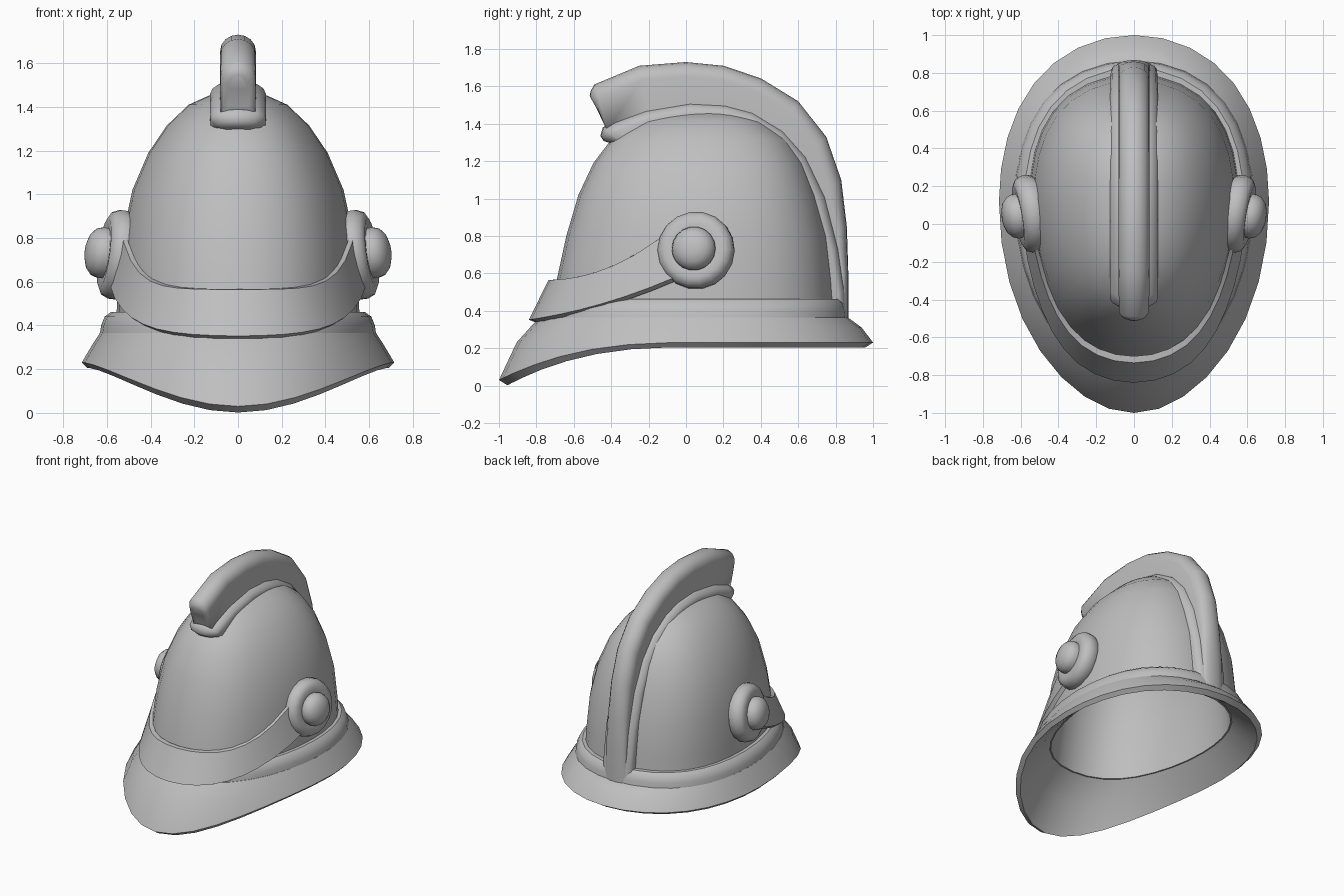
import bpy, bmesh, math
from mathutils import Vector

if "Cube" in bpy.data.objects:
    bpy.data.objects.remove(bpy.data.objects["Cube"])

SEG = 32      # sides around the helmet
YC = 0.12     # y of the widest point of every egg-shaped ring

grey = bpy.data.materials.new("light_grey")
grey.diffuse_color = (0.52, 0.52, 0.52, 1)
grey.use_nodes = True
grey.node_tree.nodes["Principled BSDF"].inputs["Base Color"].default_value = grey.diffuse_color


def finish(name, bm, angle=35):
    bmesh.ops.remove_doubles(bm, verts=bm.verts, dist=1e-5)
    bmesh.ops.recalc_face_normals(bm, faces=bm.faces)
    me = bpy.data.meshes.new(name)
    bm.to_mesh(me)
    bm.free()
    me.materials.append(grey)
    ob = bpy.data.objects.new(name, me)
    bpy.context.collection.objects.link(ob)
    bpy.ops.object.select_all(action='DESELECT')
    ob.select_set(True)
    bpy.context.view_layer.objects.active = ob
    bpy.ops.object.shade_smooth_by_angle(angle=math.radians(angle))
    return ob


def loft(name, rings, cap=False, loop=False, angle=35):
    """Skin closed rings of points; cap the ends or join last to first."""
    bm = bmesh.new()
    rows = [[bm.verts.new(p) for p in r] for r in rings]
    pairs = list(zip(rows, rows[1:]))
    if loop:
        pairs.append((rows[-1], rows[0]))
    for a, b in pairs:
        n = len(a)
        for i in range(n):
            j = (i + 1) % n
            bm.faces.new((a[i], a[j], b[j], b[i]))
    if cap:
        bm.faces.new(rows[0])
        bm.faces.new(rows[-1])
    return finish(name, bm, angle)


def egg_point(t, w, front, back, z, pinch=-0.18, full=0.18):
    """Point on an egg ring; t = 0 is the front. z may depend on y.
    A positive pinch makes the front more pointed; full widens the back."""
    c = math.cos(t)
    y = YC - (YC - front) * c if c > 0 else YC - (back - YC) * c
    x = w * math.sin(t) * (1 - pinch * max(c, 0) ** 4 + full * min(c, 0) ** 2)
    return Vector((x, y, z(y) if callable(z) else z))


def egg(w, front, back, z, pinch=-0.18, full=0.18):
    return [egg_point(2 * math.pi * i / SEG, w, front, back, z, pinch, full)
            for i in range(SEG)]


# Dome: outer skin, then a slightly smaller lining
levels = [  # half width, front y, back y, z
    (0.02, 0.09, 0.15, 1.468), (0.12, -0.10, 0.28, 1.457), (0.225, -0.26, 0.42, 1.41),
    (0.325, -0.40, 0.55, 1.315), (0.41, -0.495, 0.635, 1.19), (0.483, -0.575, 0.70, 1.02),
    (0.53, -0.64, 0.76, 0.80), (0.55, -0.69, 0.785, 0.57), (0.56, -0.72, 0.80, 0.36)]
S = 0.92
outer = [egg(*l) for l in levels]
inner = [egg(w * S, YC + (f - YC) * S, YC + (b - YC) * S, z - 0.05 * (z > 0.4))
         for w, f, b, z in reversed(levels)]
loft("dome", outer + inner, cap=True)

# Flared brim that dips towards the front
def edge_z(y):
    return 0.23 - 0.2 * abs(min(y, 0)) ** 2.5

def under_z(y):
    return 0.205 - 0.228 * abs(min(y, 0)) ** 2.5

loft("brim", [
    egg(0.515, -0.653, 0.746, 0.37),
    egg(0.632, -0.785, 0.865, 0.365, -0.12, 0.14),
    egg(0.668, -0.905, 0.94, lambda y: (0.365 + edge_z(y)) / 2 + 0.012, -0.02, 0.12),
    egg(0.715, -1.0, 1.0, edge_z, 0.07, 0.1),
    egg(0.69, -0.955, 0.96, under_z, 0.05, 0.1),
    egg(0.605, -0.82, 0.86, lambda y: (0.36 + edge_z(y)) / 2 - 0.015, -0.02, 0.12),
], loop=True)

# Rounded roll where the dome meets the brim
loft("base_roll", [egg(w, f, b, z, -0.12, 0.15) for w, f, b, z in (
    (0.54, -0.70, 0.78, 0.36), (0.632, -0.78, 0.865, 0.36),
    (0.626, -0.775, 0.86, 0.40), (0.61, -0.76, 0.848, 0.44),
    (0.58, -0.74, 0.825, 0.462), (0.54, -0.70, 0.78, 0.462))], loop=True)

# Visor wrapping the front between the side discs
def visor_top(y):
    return 0.565 + 0.62 * (y + 0.74) ** 2

def visor_low(y):
    return 0.352 + 0.15 * (y + 0.84) + 0.18 * (y + 0.84) ** 2

rings = []
for i in range(-9, 10):
    t = math.radians(80) * i / 9
    rings.append([egg_point(t, 0.53, -0.70, 1, visor_top),
                  egg_point(t, 0.55, -0.735, 1, visor_top),
                  egg_point(t, 0.595, -0.84, 1, visor_low),
                  egg_point(t, 0.57, -0.80, 1, lambda y: visor_low(y) - 0.022)])
loft("visor", rings, cap=True)


# Ridge strips: each station is (inner y, z, outer y, z, half width)
def ridge(name, stations, rounding, flat_end, steps=8):
    """Rounding eases from the first value to flat_end low on the back."""
    rings = []
    for iy, iz, oy, oz, w in stations:
        a, b = Vector((0, iy, iz)), Vector((0, oy, oz))
        d = (b - a).normalized()
        k = min(max((1.1 - oz) / 0.5, 0), 1)
        r = min(rounding + (flat_end - rounding) * k, (b - a).length * 0.8)
        ring = [a + Vector((w, 0, 0))]
        for i in range(steps + 1):
            t = math.pi * i / steps
            ring.append(b - d * r * (1 - math.sin(t)) + Vector((w * math.cos(t), 0, 0)))
        ring.append(a - Vector((w, 0, 0)))
        rings.append(ring)
    return loft(name, rings, cap=True, angle=65)


ridge("crest_band", [
    (-0.36, 1.28, -0.44, 1.308, 0.06), (-0.36, 1.295, -0.458, 1.335, 0.105),
    (-0.36, 1.31, -0.445, 1.38, 0.125), (-0.33, 1.33, -0.385, 1.418, 0.127),
    (-0.19, 1.38, -0.22, 1.48, 0.127),
    (0.02, 1.41, 0.02, 1.52, 0.127), (0.19, 1.41, 0.21, 1.51, 0.127),
    (0.31, 1.38, 0.36, 1.47, 0.127), (0.45, 1.29, 0.525, 1.37, 0.127),
    (0.56, 1.17, 0.65, 1.23, 0.127), (0.64, 0.98, 0.755, 1.01, 0.127),
    (0.70, 0.72, 0.825, 0.73, 0.125), (0.73, 0.50, 0.858, 0.50, 0.122),
    (0.74, 0.355, 0.865, 0.355, 0.12)], 0.06, 0.045)

ridge("crest", [
    (-0.433, 1.40, -0.515, 1.548, 0.045), (-0.43, 1.38, -0.51, 1.575, 0.068),
    (-0.42, 1.37, -0.49, 1.61, 0.08),
    (-0.20, 1.42, -0.25, 1.71, 0.082), (0.0, 1.45, 0.0, 1.73, 0.082),
    (0.17, 1.45, 0.20, 1.71, 0.082), (0.32, 1.40, 0.40, 1.643, 0.082),
    (0.47, 1.31, 0.60, 1.52, 0.082), (0.58, 1.18, 0.75, 1.33, 0.082),
    (0.67, 1.0, 0.83, 1.10, 0.082), (0.71, 0.80, 0.86, 0.85, 0.082),
    (0.74, 0.60, 0.868, 0.60, 0.085), (0.76, 0.355, 0.868, 0.355, 0.088)], 0.075, 0.03)


# Side discs with a raised boss, turned to follow the dome
def turned(name, profile, side):
    n = Vector((1, -0.17, 0.13)).normalized()
    u = n.cross(Vector((0, 0, 1))).normalized()
    v = n.cross(u)
    origin = Vector((0.54, 0.055, 0.722))
    rings = []
    for r, h in profile:
        ring = []
        for i in range(18):
            t = 2 * math.pi * i / 18
            p = origin + n * h + (u * math.cos(t) + v * math.sin(t)) * r
            ring.append(Vector((p.x * side, p.y, p.z)))
        rings.append(ring)
    loft(name, rings, cap=True, angle=45)


for side, label in ((1, "right"), (-1, "left")):
    turned("side_disc_" + label, [
        (0.17, -0.042), (0.195, -0.035), (0.207, -0.01), (0.207, 0.025),
        (0.192, 0.058), (0.16, 0.075), (0.12, 0.07), (0.05, 0.065)], side)
    turned("disc_boss_" + label, [
        (0.115, 0.05), (0.118, 0.09), (0.108, 0.12), (0.08, 0.145),
        (0.04, 0.158), (0.01, 0.16)], side)
